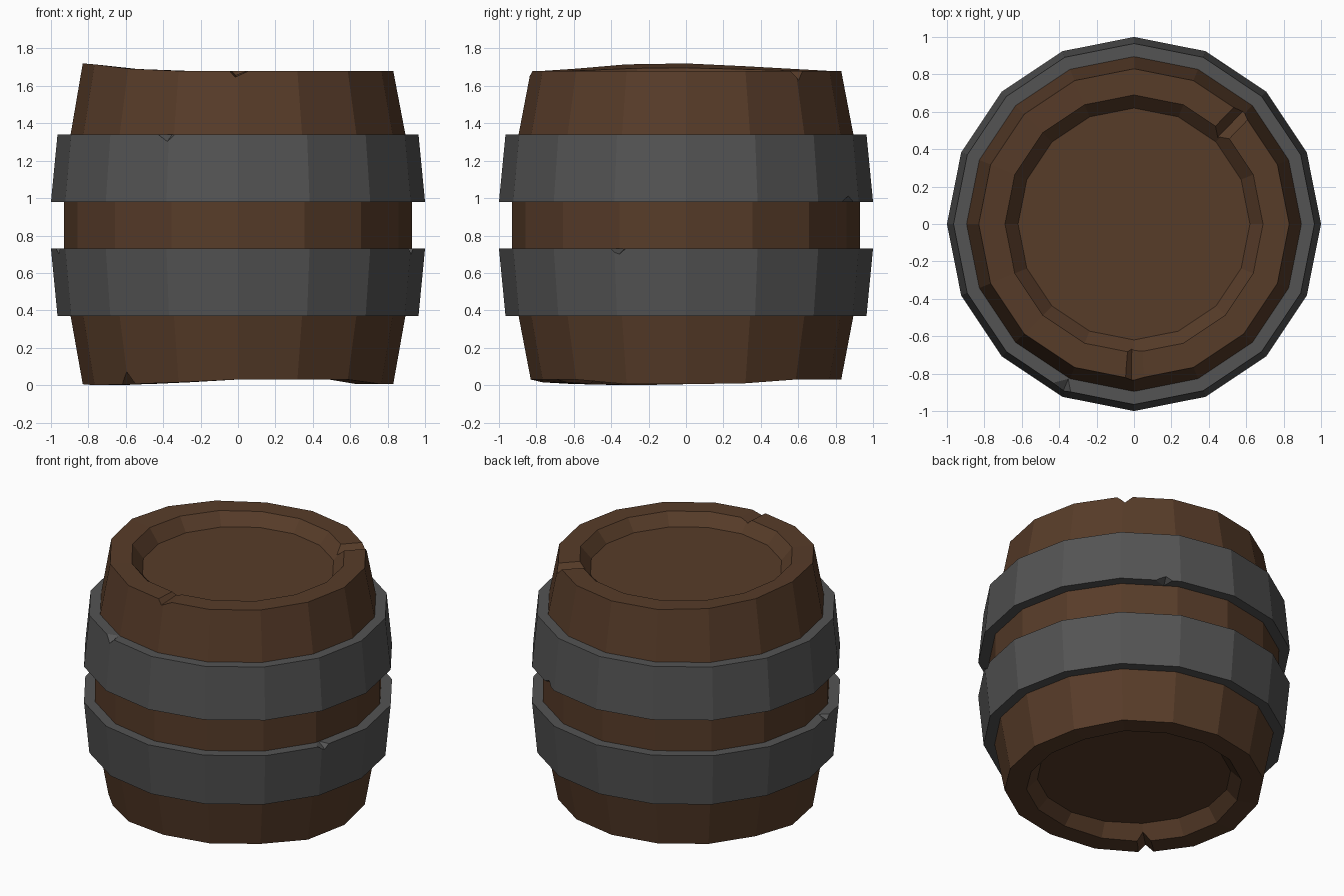
import bpy, bmesh, math
from mathutils import Vector

if "Cube" in bpy.data.objects:
    bpy.data.objects.remove(bpy.data.objects["Cube"])

SIDES = 16

def material(name, rgb):
    m = bpy.data.materials.new(name)
    m.diffuse_color = (*rgb, 1)
    m.use_nodes = True
    m.node_tree.nodes["Principled BSDF"].inputs["Base Color"].default_value = m.diffuse_color
    return m

wood = material("dark brown wood", (0.096, 0.045, 0.022))
iron = material("dark grey iron", (0.088, 0.088, 0.088))

def make_object(name, bm, mat):
    bmesh.ops.recalc_face_normals(bm, faces=bm.faces)
    me = bpy.data.meshes.new(name)
    bm.to_mesh(me)
    bm.free()
    me.materials.append(mat)
    ob = bpy.data.objects.new(name, me)
    bpy.context.collection.objects.link(ob)
    return ob

def lathe(name, profile, mat, closed, wobble=None):
    """Spin (radius, z) points; closed makes a ring, otherwise ends are capped."""
    bm = bmesh.new()
    rings = []
    for i, (r, z) in enumerate(profile):
        ring = []
        for s in range(SIDES):
            a = math.tau * s / SIDES
            dz = wobble(i, s) if wobble else 0
            ring.append(bm.verts.new((r * math.cos(a), r * math.sin(a), z + dz)))
        rings.append(ring)
    n = len(rings)
    for i in range(n if closed else n - 1):
        a, b = rings[i], rings[(i + 1) % n]
        for s in range(SIDES):
            t = (s + 1) % SIDES
            bm.faces.new((a[s], a[t], b[t], b[s]))
    if not closed:
        bm.faces.new(rings[0])
        bm.faces.new(rings[-1])
    return make_object(name, bm, mat)

def chip(target, angle, z, depth, left, right, r_out, r_in, up=1, taper=1.0):
    """Cut a V notch into an edge at height z; up=-1 cuts from below."""
    a = math.radians(angle)
    radial = Vector((math.cos(a), math.sin(a), 0))
    tangent = Vector((-math.sin(a), math.cos(a), 0))
    bm = bmesh.new()
    ends = []
    for r, k in ((r_out, 1.0), (r_in, taper)):
        pts = ((-left * 2, depth), (right * 2, depth), (0, -depth * k))
        ends.append([bm.verts.new(radial * r + tangent * t + Vector((0, 0, z + up * h)))
                     for t, h in pts])
    for i in range(3):
        j = (i + 1) % 3
        bm.faces.new((ends[0][i], ends[0][j], ends[1][j], ends[1][i]))
    bm.faces.new(ends[0])
    bm.faces.new(ends[1])
    cutter = make_object("chip_cutter", bm, target.data.materials[0])
    cutter.hide_render = True
    mod = target.modifiers.new("chip", 'BOOLEAN')
    mod.operation = 'DIFFERENCE'
    mod.solver = 'EXACT'
    mod.object = cutter
    bpy.context.view_layer.objects.active = target
    bpy.ops.object.modifier_apply(modifier=mod.name)
    bpy.data.objects.remove(cutter)

# Barrel body with recessed lids; worn, uneven rims
top_lift = {6: 0.01, 7: 0.025, 8: 0.04, 9: 0.035, 10: 0.012}
low_drop = {0: -0.025, 1: -0.02, 8: -0.025, 9: -0.03, 10: -0.025, 11: -0.015, 15: -0.025}

def rim_wear(i, s):
    if i in (1, 2):
        return low_drop.get(s, 0)
    if i == 7:
        return top_lift.get(s, 0)
    if i == 8:
        return top_lift.get(s, 0) * 0.4
    return 0

body = lathe("barrel_body", [
    (0.62, 0.10), (0.69, 0.03), (0.83, 0.03), (0.895, 0.37), (0.93, 0.73),
    (0.93, 0.98), (0.895, 1.34), (0.83, 1.68), (0.69, 1.68), (0.62, 1.60)],
    wood, False, rim_wear)

# Notches in the rims
chip(body, 46, 1.68, 0.05, 0.05, 0.05, 0.95, 0.60)
chip(body, 269, 1.68, 0.04, 0.03, 0.09, 0.95, 0.64, taper=0.5)
chip(body, 225, 0.01, 0.07, 0.05, 0.05, 0.95, 0.60, up=-1, taper=0.6)

# Iron hoops, mirrored about the middle
upper = lathe("upper_hoop", [(0.88, 0.98), (1.0, 0.98), (0.965, 1.34), (0.88, 1.34)], iron, True)
lower = lathe("lower_hoop", [(0.88, 0.73), (1.0, 0.73), (0.965, 0.37), (0.88, 0.37)], iron, True)

# Nicks in the hoop edges
chip(upper, 247, 1.34, 0.05, 0.06, 0.06, 0.99, 0.90, taper=0)
chip(upper, 62, 0.98, 0.05, 0.06, 0.06, 1.02, 0.92, up=-1, taper=0)
chip(lower, 339, 0.73, 0.04, 0.05, 0.05, 1.02, 0.92, taper=0)
chip(lower, 192, 0.73, 0.05, 0.06, 0.06, 1.02, 0.92, taper=0)
